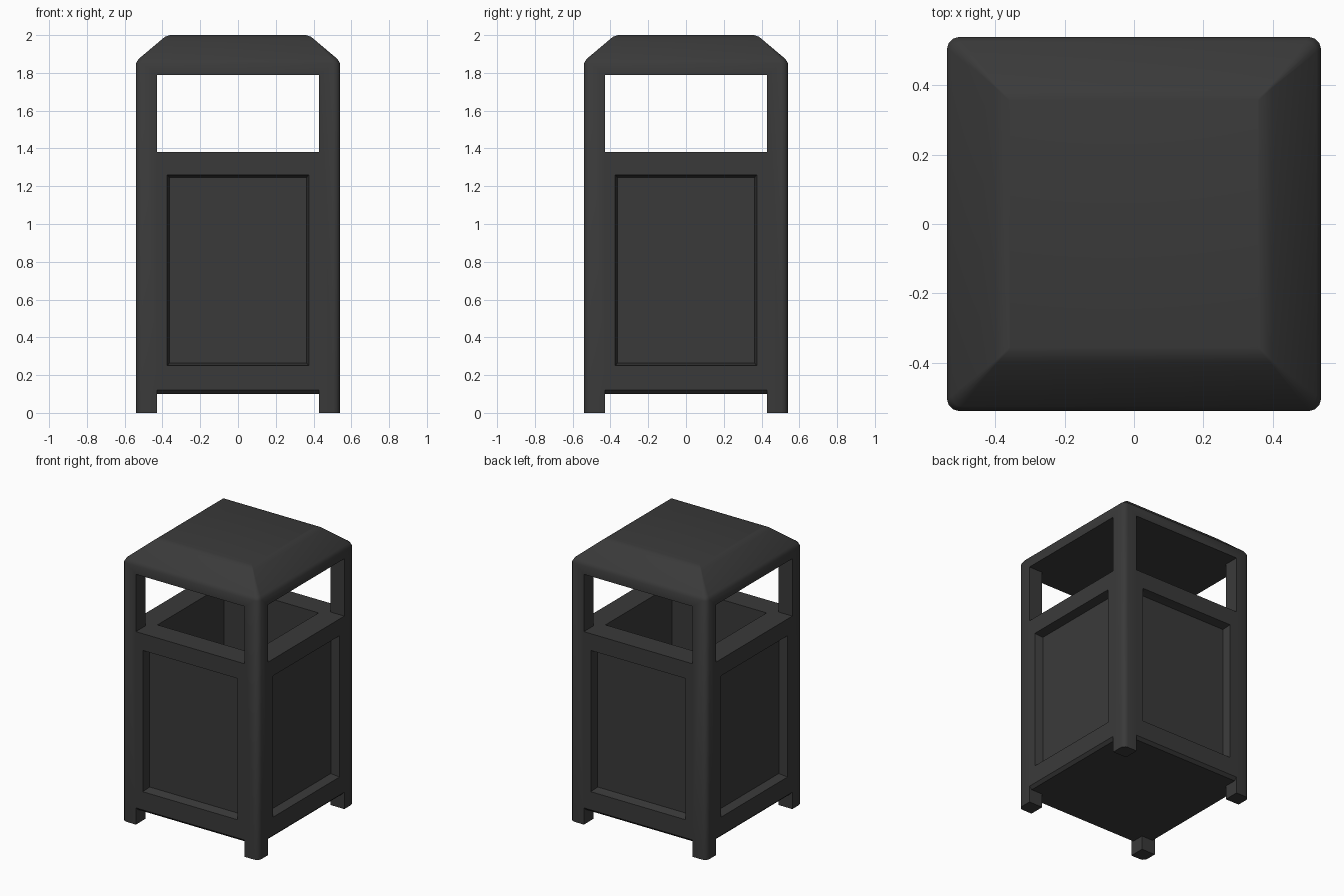
import bpy, bmesh, math
from mathutils import Matrix

if "Cube" in bpy.data.objects:
    bpy.data.objects.remove(bpy.data.objects["Cube"])

H = 0.54      # half width of the bin
P = 0.43      # inner edge of the corner posts

metal = bpy.data.materials.new("dark_grey_metal")
metal.diffuse_color = (0.042, 0.042, 0.042, 1)
metal.use_nodes = True
metal.node_tree.nodes["Principled BSDF"].inputs["Base Color"].default_value = metal.diffuse_color


def make(name, rings):
    """Skin a stack of equal-length point rings into a closed solid."""
    bm = bmesh.new()
    loops = [[bm.verts.new(p) for p in r] for r in rings]
    n = len(loops[0])
    for a, b in zip(loops, loops[1:]):
        for i in range(n):
            j = (i + 1) % n
            bm.faces.new((a[i], a[j], b[j], b[i]))
    bm.faces.new(loops[0][::-1])
    bm.faces.new(loops[-1])
    bmesh.ops.recalc_face_normals(bm, faces=bm.faces)
    me = bpy.data.meshes.new(name)
    bm.to_mesh(me)
    bm.free()
    ob = bpy.data.objects.new(name, me)
    bpy.context.collection.objects.link(ob)
    me.materials.append(metal)
    return ob


def rounded_square(h, r, z):
    """Square of half width h with corners rounded in three facets."""
    pts = []
    for k in range(4):
        for s in range(4):
            a = math.radians(90 * k + 30 * s)
            cx, cy = [(1, 1), (-1, 1), (-1, -1), (1, -1)][k]
            pts.append((cx * (h - r) + r * math.cos(a),
                        cy * (h - r) + r * math.sin(a), z))
    return pts


def box(x, y, z0, z1):
    return [[(-x, -y, z), (x, -y, z), (x, y, z), (-x, y, z)] for z in (z0, z1)]


def cut(target, rings, turns=(0,)):
    """Subtract a solid from the target, repeated at quarter turns."""
    for t in turns:
        tool = make("cutter", rings)
        tool.data.transform(Matrix.Rotation(math.radians(90 * t), 4, 'Z'))
        mod = target.modifiers.new("cut", 'BOOLEAN')
        mod.operation = 'DIFFERENCE'
        mod.solver = 'EXACT'
        mod.object = tool
        bpy.context.view_layer.objects.active = target
        bpy.ops.object.modifier_apply(modifier=mod.name)
        bpy.data.objects.remove(tool)


# Housing: posts, walls and hipped roof in one solid
housing = make("bin_housing", [rounded_square(*s) for s in (
    (H, 0.035, 0.0), (H, 0.035, 1.85), (0.527, 0.03, 1.873),
    (0.40, 0.006, 1.98), (0.385, 0.005, 1.992), (0.36, 0.004, 2.0))])

# Waste cavity below the openings
cut(housing, box(0.375, 0.375, 0.16, 1.5))

# Through openings under the roof
cut(housing, box(P, 0.8, 1.38, 1.79), (0, 1))

# Gaps between the feet, easing the lower edge of the walls
foot = [(-0.7, -0.1), (0.7, -0.1), (0.7, 0.28), (0.52, 0.10),
        (-0.52, 0.10), (-0.7, 0.28)]
cut(housing, [[(x, y, z) for y, z in foot] for x in (-P, P)], (0, 1))

# Recessed side panels with slightly tapered borders
panel = [[(-x, y, z0), (x, y, z0), (x, y, z1), (-x, y, z1)]
         for x, y, z0, z1 in ((0.375, -0.6, 0.25, 1.26),
                              (0.375, -H, 0.25, 1.26),
                              (0.363, -0.48, 0.264, 1.246))]
cut(housing, panel, range(4))

# Smooth the rounded edges, keep the cut edges crisp
bpy.ops.object.select_all(action='DESELECT')
housing.select_set(True)
bpy.context.view_layer.objects.active = housing
bpy.ops.object.shade_smooth_by_angle(angle=math.radians(35))
